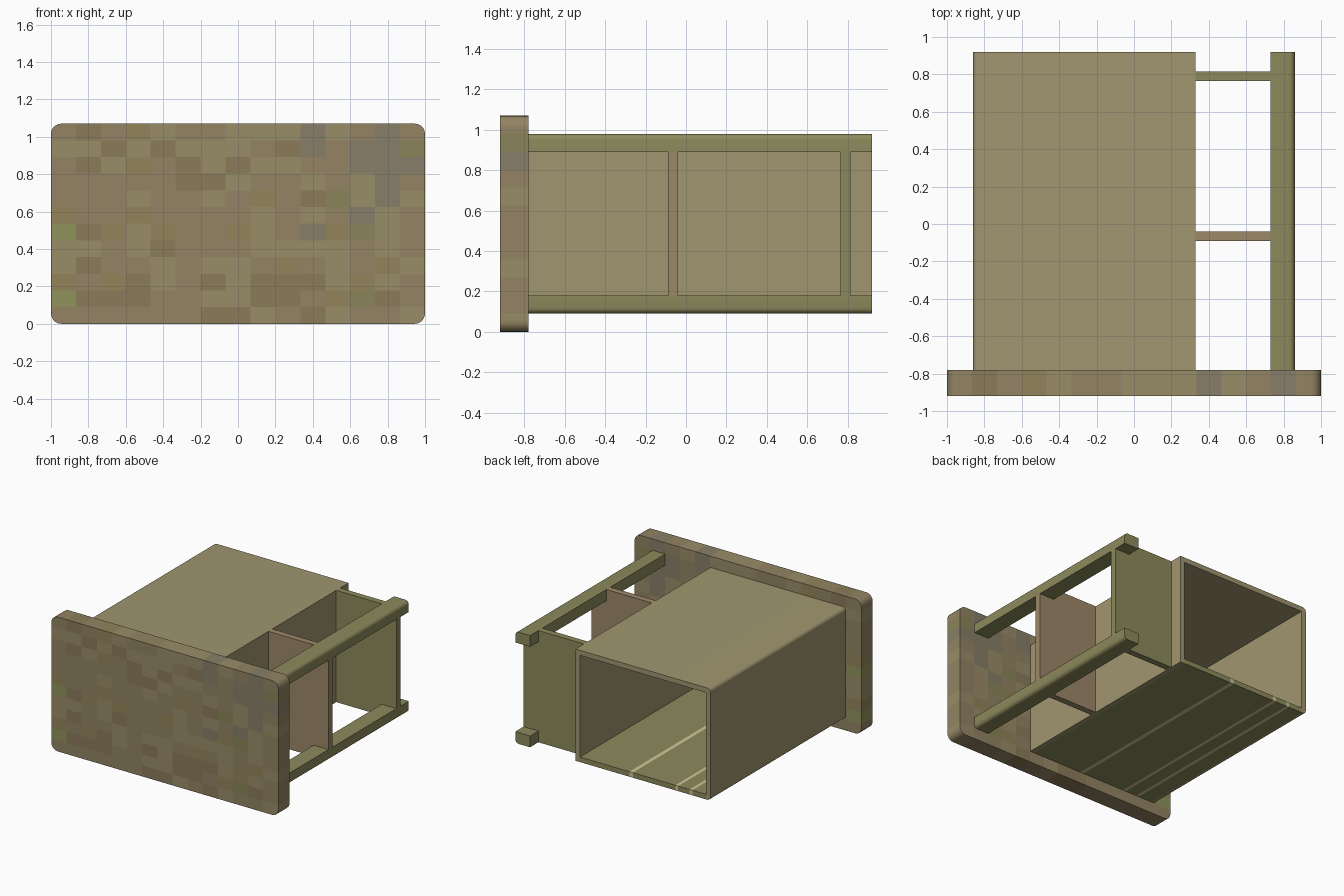
import bpy, bmesh, math, random
from mathutils import Vector

if "Cube" in bpy.data.objects:
    bpy.data.objects.remove(bpy.data.objects["Cube"])

random.seed(4)


def material(name, hexcode):
    m = bpy.data.materials.new(name)
    rgb = [int(hexcode[i:i + 2], 16) / 255 for i in (0, 2, 4)]
    lin = [c / 12.92 if c <= 0.04045 else ((c + 0.055) / 1.055) ** 2.4 for c in rgb]
    m.diffuse_color = (*lin, 1)
    m.use_nodes = True
    m.node_tree.nodes["Principled BSDF"].inputs["Base Color"].default_value = m.diffuse_color
    return m


def rounded_rect(x0, x1, z0, z1, radii, steps=5):
    """Outline counter-clockwise from bottom left; one radius per corner (0 = sharp)."""
    pts = []
    corners = [(x0, z0, 1, 1), (x1, z0, -1, 1), (x1, z1, -1, -1), (x0, z1, 1, -1)]
    for i, ((x, z, sx, sz), r) in enumerate(zip(corners, radii)):
        if r == 0:
            pts.append((x, z))
            continue
        for k in range(steps + 1):
            a = math.pi + math.pi / 2 * (i + k / steps)
            pts.append((x + sx * r + r * math.cos(a), z + sz * r + r * math.sin(a)))
    return pts


def prism(name, profile, y0, y1, mats):
    """Extrude an xz outline along y."""
    bm = bmesh.new()
    face = bm.faces.new([bm.verts.new((x, y0, z)) for x, z in profile])
    ext = bmesh.ops.extrude_face_region(bm, geom=[face])
    verts = [g for g in ext["geom"] if isinstance(g, bmesh.types.BMVert)]
    bmesh.ops.translate(bm, verts=verts, vec=(0, y1 - y0, 0))
    bmesh.ops.recalc_face_normals(bm, faces=bm.faces)
    me = bpy.data.meshes.new(name)
    bm.to_mesh(me)
    bm.free()
    ob = bpy.data.objects.new(name, me)
    bpy.context.collection.objects.link(ob)
    for m in mats:
        me.materials.append(m)
    bpy.ops.object.select_all(action='DESELECT')
    ob.select_set(True)
    bpy.context.view_layer.objects.active = ob
    bpy.ops.object.shade_smooth_by_angle(angle=math.radians(35))
    return ob


def block(name, x0, x1, y0, y1, z0, z1, mat):
    return prism(name, [(x0, z0), (x1, z0), (x1, z1), (x0, z1)], y0, y1, [mat])


tan = material("tan_wood", "A0966F")
olive = material("olive_wood", "8C8A5C")
brown = material("brown_wood", "9C8868")
cream = material("pale_strip", "D2C896")
patches = [material("patch_%d" % i, c) for i, c in enumerate(
    ["938463", "998C67", "8B7B59", "92845A", "8A8458", "877F68", "90935C"])]

FRONT, FACE, BACK = -0.92, -0.78, 0.92
Z0, Z1 = 0.09, 0.98

# Front panel, cut into a mosaic of wood tones
panel = prism("front_panel", rounded_rect(-1, 1, 0, 1.07, [0.055] * 4), FRONT, FACE, patches)
cols, rows = 15, 12
cw, rh = 2 / cols, 1.07 / rows
bm = bmesh.new()
bm.from_mesh(panel.data)
cuts = [((-1 + i * cw, 0, 0), (1, 0, 0)) for i in range(1, cols)]
cuts += [((0, 0, j * rh), (0, 0, 1)) for j in range(1, rows)]
for co, no in cuts:
    bmesh.ops.bisect_plane(bm, geom=bm.verts[:] + bm.edges[:] + bm.faces[:],
                           plane_co=Vector(co), plane_no=Vector(no))
tone = {}
for j in range(rows):
    for i in range(cols):
        if i == 0:
            weights = [2, 1, 0, 1, 1, 0, 3]
        elif i > 9:
            weights = [3, 4, 1, 1, 3, 2, 0]
        else:
            weights = [6, 5, 2, 1, 0, 0, 0]
        tone[i, j] = random.choices(range(7), weights)[0]
for f in bm.faces:
    c = f.calc_center_median()
    i = min(max(int((c.x + 1) / cw), 0), cols - 1)
    j = min(max(int(c.z / rh), 0), rows - 1)
    f.material_index = tone[i, j]
bm.to_mesh(panel.data)
bm.free()

# Box: left wall, top and right wall in one arch, open at the back
L, R, T, r = -0.86, 0.33, 0.04, 0.03
outer = rounded_rect(L, R, Z0, Z1, [r, 0, 0, r])
corner, rest = outer[:6], outer[6:]
arch = corner + [(L + T, Z0), (L + T, Z1 - T), (R - T, Z1 - T), (R - T, Z0)] + rest
prism("box_shell", arch, FACE, BACK, [tan])

# Box floor: planks separated by narrow pale strips
edges = [L + T, -0.70, -0.675, -0.575, -0.55, -0.175, -0.145, R - T]
for k in range(7):
    strip = k % 2 == 1
    block("floor_strip_%d" % k if strip else "floor_plank_%d" % k,
          edges[k], edges[k + 1], FACE, BACK, Z0, Z0 + T, cream if strip else olive)

# Side rails, outer edge rounded
prism("upper_rail", rounded_rect(0.73, 0.86, 0.89, Z1, [0, 0, 0.03, 0]), FACE, BACK, [olive])
prism("lower_rail", rounded_rect(0.73, 0.86, Z0, 0.18, [0, 0.03, 0, 0]), FACE, BACK, [olive])

# Upright dividers joining the box and the rails, notched around them
for name, y, mat in (("middle_divider", -0.065, brown), ("rear_divider", 0.79, olive)):
    notched = [(R, Z0), (0.73, Z0), (0.73, 0.18), (0.86, 0.18),
               (0.86, 0.89), (0.73, 0.89), (0.73, Z1), (R, Z1)]
    prism(name, notched, y - 0.025, y + 0.025, [mat])
